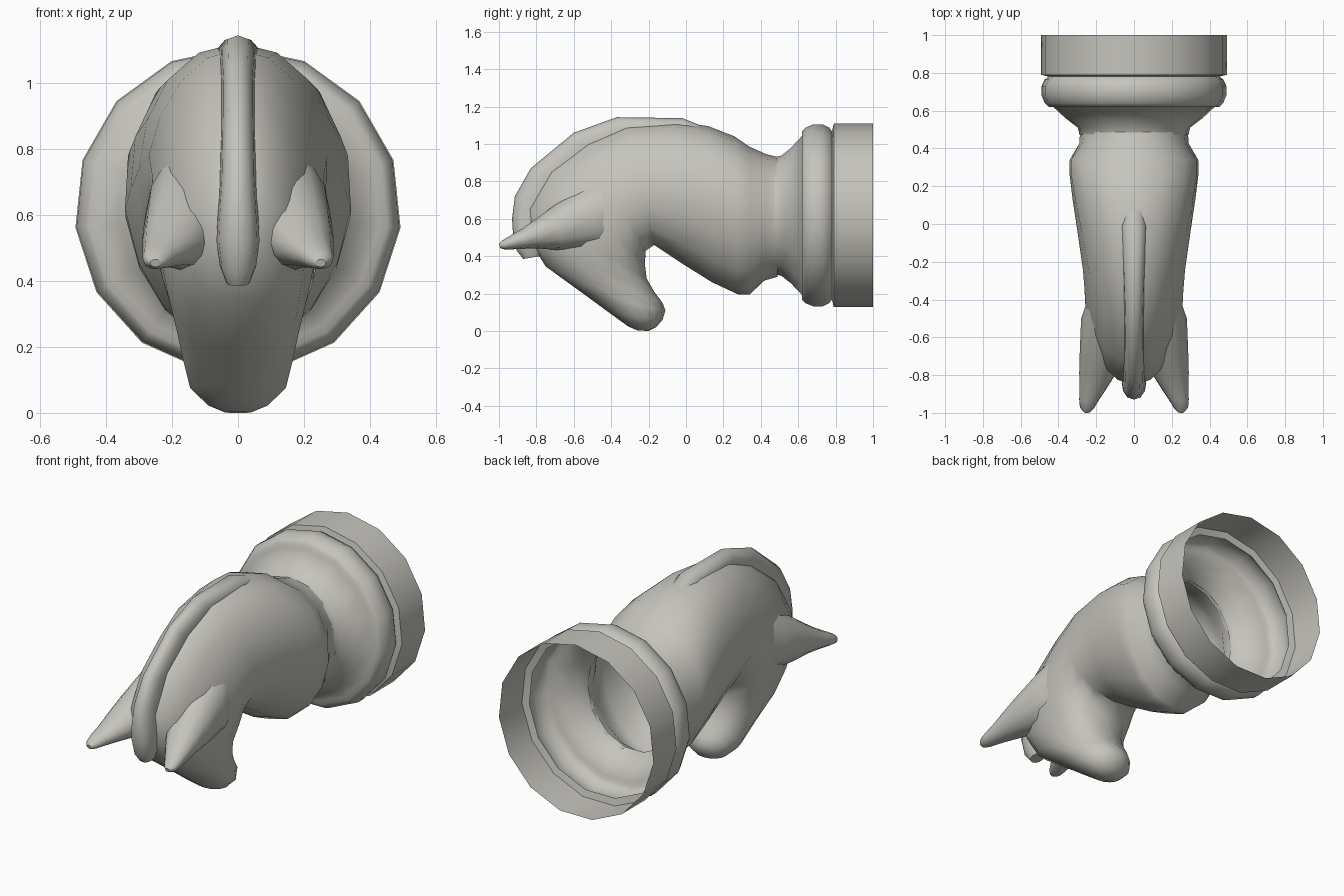
import bpy, bmesh, math

cube = bpy.data.objects.get("Cube")
if cube:
    bpy.data.objects.remove(cube)

grey = bpy.data.materials.new("warm grey")
grey.use_nodes = True
colour = (0.56, 0.55, 0.505, 1)
grey.diffuse_color = colour
grey.node_tree.nodes["Principled BSDF"].inputs["Base Color"].default_value = colour


def skin(name, rings, cap_start=False, cap_end=False, angle=50):
    """Join closed rings of points into a smooth shaded surface."""
    bm = bmesh.new()
    loops = [[bm.verts.new(p) for p in ring] for ring in rings]
    n = len(loops[0])
    for a, b in zip(loops, loops[1:]):
        for i in range(n):
            j = (i + 1) % n
            bm.faces.new((a[i], a[j], b[j], b[i]))
    if cap_start:
        bm.faces.new(loops[0])
    if cap_end:
        bm.faces.new(loops[-1])
    bmesh.ops.recalc_face_normals(bm, faces=bm.faces)
    mesh = bpy.data.meshes.new(name)
    bm.to_mesh(mesh)
    bm.free()
    mesh.materials.append(grey)
    obj = bpy.data.objects.new(name, mesh)
    bpy.context.collection.objects.link(obj)
    bpy.ops.object.select_all(action='DESELECT')
    obj.select_set(True)
    bpy.context.view_layer.objects.active = obj
    bpy.ops.object.shade_smooth_by_angle(angle=math.radians(angle))
    return obj


def section(outer, inner, half_width, egg=0.0, x=0.0, power=0.95, sides=16):
    """Egg-shaped ring spanning two (y, z) points; egg > 0 widens the outer end."""
    ring = []
    for i in range(sides):
        t = 2 * math.pi * i / sides
        s, c = math.sin(t), math.cos(t)
        u = (1 - c) / 2
        w = half_width * math.copysign(abs(s) ** power, s) * (1 + egg * c)
        ring.append((x + w,
                     outer[0] + (inner[0] - outer[0]) * u,
                     outer[1] + (inner[1] - outer[1]) * u))
    return ring


# Hollow turned base with fifteen sides, open at the back
base_profile = [(1, .495), (.79, .495), (.78, .455), (.765, .475), (.73, .492),
                (.68, .492), (.64, .475), (.62, .455), (.62, .43), (.56, .365),
                (.51, .325), (.47, .315)]
base_rings = []
for y, r in base_profile:
    squeeze = 1 if r > .35 else 0.92
    base_rings.append([(r * squeeze * math.sin(math.tau * i / 15), y,
                        .613 + r * math.cos(math.tau * i / 15))
                       for i in range(15)])
skin("base", base_rings)

# Neck bending forward and down into the head and muzzle
neck = [((.49, .93), (.49, .29), .285, 0),
        ((.43, .945), (.42, .27), .29, .03),
        ((.34, .985), (.34, .195), .34, .14),
        ((.26, 1.04), (.28, .195), .342, .13),
        ((.12, 1.095), (.14, .26), .325, .08),
        ((-.05, 1.12), (-.02, .36), .3, -.02),
        ((-.32, 1.10), (-.17, .46), .27, -.17),
        ((-.53, 1.01), (-.215, .43), .26, -.25),
        ((-.73, .86), (-.22, .36), .255, -.22),
        ((-.85, .66), (-.21, .28), .235, -.1),
        ((-.84, .49), (-.17, .21), .21, 0),
        ((-.75, .345), (-.125, .15), .185, .05),
        ((-.55, .2), (-.11, .11), .165, 0),
        ((-.4, .09), (-.125, .06), .145, 0),
        ((-.31, .025), (-.16, .02), .09, 0),
        ((-.26, .003), (-.2, 0), .04, 0)]
skin("neck_and_head", [section(*s) for s in neck], cap_end=True)

# Mane ridge sinking into the neck behind, ending in a forelock
mane = [((-.87, .385), (-.78, .4), .035),
        ((-.905, .43), (-.76, .46), .055),
        ((-.925, .52), (-.76, .52), .065),
        ((-.93, .6), (-.75, .57), .062),
        ((-.915, .72), (-.72, .65), .055),
        ((-.83, .87), (-.65, .74), .052),
        ((-.6, 1.06), (-.48, .9), .05),
        ((-.37, 1.143), (-.32, .98), .055),
        ((-.02, 1.138), (-.02, 1.0), .07),
        ((.2, 1.05), (.2, .95), .05)]
skin("mane", [section(*s, power=.8, sides=12) for s in mane], True, True)

# Ears flaring out of the brow and sweeping forward, mirrored
ear = [(.1, (-.36, .88), (-.3, .5), .12),
       (.14, (-.55, .77), (-.45, .44), .14),
       (.165, (-.7, .675), (-.65, .43), .122),
       (.19, (-.8, .6), (-.77, .44), .1),
       (.215, (-.88, .545), (-.85, .44), .074),
       (.237, (-.94, .51), (-.92, .437), .053),
       (.248, (-.98, .485), (-.965, .435), .038),
       (.25, (-1, .465), (-.993, .442), .016)]
ears = skin("ears", [section(a, b, w, x=x, sides=12) for x, a, b, w in ear], True, True)
ears.modifiers.new("mirror", 'MIRROR')
